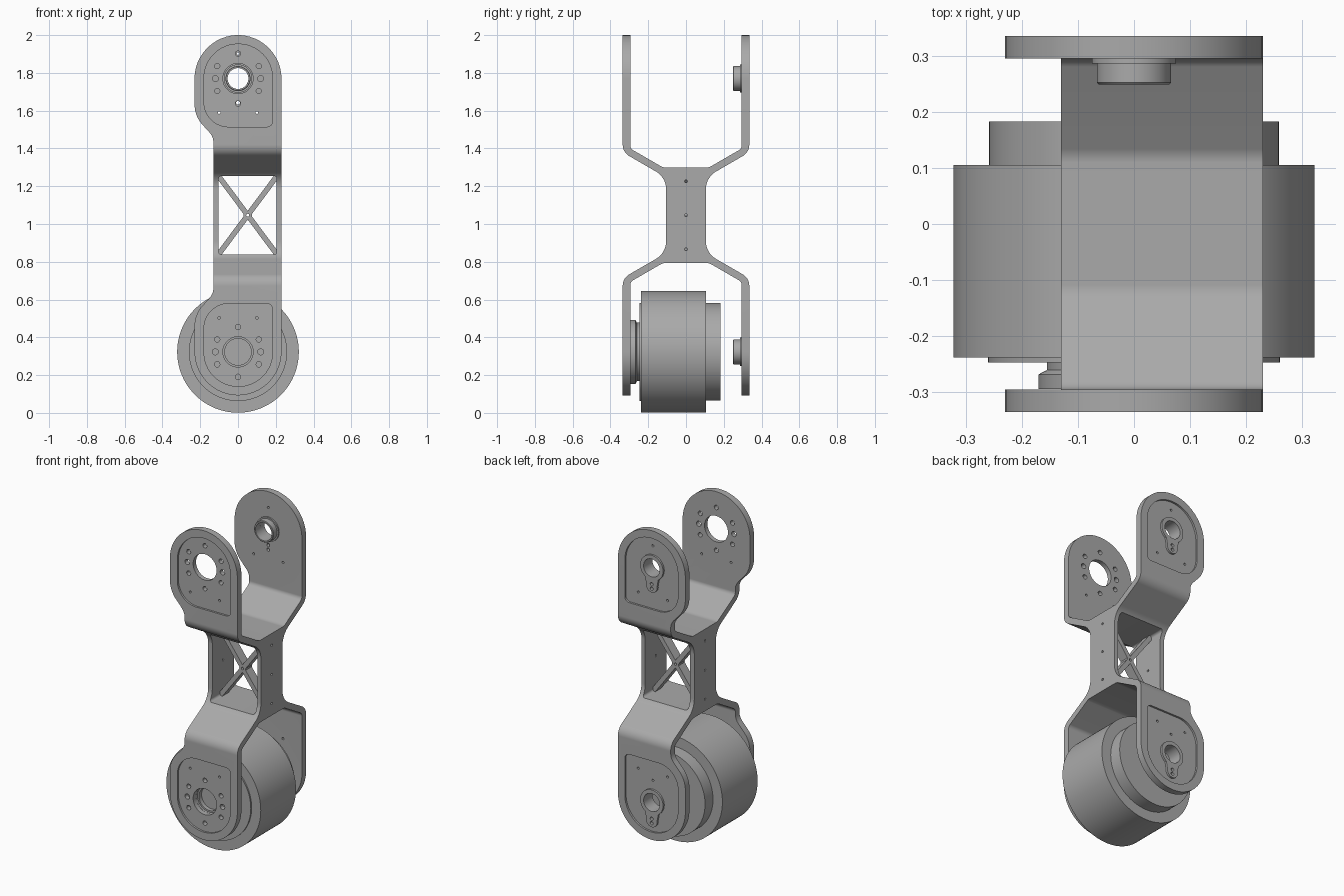
import bpy, bmesh, math
from mathutils import Vector

if "Cube" in bpy.data.objects:
    bpy.data.objects.remove(bpy.data.objects["Cube"], do_unlink=True)

grey = bpy.data.materials.new("plain grey")
grey.use_nodes = True
grey.diffuse_color = (0.4, 0.4, 0.4, 1)
grey.node_tree.nodes["Principled BSDF"].inputs["Base Color"].default_value = grey.diffuse_color

MID = 1.0465      # height of the symmetry plane between the two joints
ARM = 0.7235      # distance from that plane to each joint axis
OUT, INN = 0.335, 0.295   # outer and inner faces of the side plates


def finish(bm, name):
    bmesh.ops.remove_doubles(bm, verts=bm.verts, dist=1e-5)
    bmesh.ops.recalc_face_normals(bm, faces=bm.faces)
    mesh = bpy.data.meshes.new(name)
    bm.to_mesh(mesh)
    bm.free()
    mesh.materials.append(grey)
    obj = bpy.data.objects.new(name, mesh)
    bpy.context.collection.objects.link(obj)
    return obj


def fillet(corners, steps=14):
    """Round each (u, v, radius) corner of a closed outline."""
    result = []
    for i, (u, v, r) in enumerate(corners):
        p = Vector((u, v))
        a = (Vector(corners[i - 1][:2]) - p).normalized()
        b = (Vector(corners[(i + 1) % len(corners)][:2]) - p).normalized()
        arc = [p]
        if r:
            half = a.angle(b) / 2
            c = p + (a + b).normalized() * r / math.sin(half)
            start, end = (p + d * r / math.tan(half) - c for d in (a, b))
            arc = [c + start.lerp(end, k / steps).normalized() * r for k in range(steps + 1)]
        result += [q for q in arc if not result or (q - result[-1]).length > 1e-4]
    return result


def prism(name, points, axis, lo, hi):
    """Extrude an outline: (y, z) along x, or (x, z) along y."""
    bm = bmesh.new()
    place = (lambda p, d: (d, p[0], p[1])) if axis == "x" else (lambda p, d: (p[0], d, p[1]))
    low, high = ([bm.verts.new(place(p, d)) for p in points] for d in (lo, hi))
    bm.faces.new(low)
    bm.faces.new(high)
    for i in range(len(points)):
        bm.faces.new((low[i - 1], low[i], high[i], high[i - 1]))
    return finish(bm, name)


def arc(u, v, r, start, end, n):
    angles = [math.radians(start + (end - start) * k / n) for k in range(n + 1)]
    return [(u + r * math.cos(t), v + r * math.sin(t)) for t in angles]


def rod(u, v, r, axis, lo, hi):
    n = 48 if r > 0.03 else 16
    return prism("drill", arc(u, v, r, 0, 360, n)[:-1], axis, lo, hi)


def lathe(name, profile, z):
    """Turn an (r, y) profile about the joint axis at height z."""
    bm = bmesh.new()
    verts = [bm.verts.new((r, y, z)) for r, y in profile]
    edges = [bm.edges.new(pair) for pair in zip(verts, verts[1:])]
    bmesh.ops.spin(bm, geom=verts + edges, cent=(0, 0, z), axis=(0, 1, 0),
                   angle=2 * math.pi, steps=96)
    return finish(bm, name)


def boolean(target, tools, operation="DIFFERENCE"):
    """Apply a set of separate tools to the target, then discard them."""
    bpy.ops.object.select_all(action="DESELECT")
    for tool in tools:
        tool.select_set(True)
    bpy.context.view_layer.objects.active = tools[0]
    if len(tools) > 1:
        bpy.ops.object.join()
    tool = tools[0]
    tool.hide_render = True
    mod = target.modifiers.new("shape", "BOOLEAN")
    mod.operation, mod.object, mod.solver = operation, tool, "EXACT"
    bpy.context.view_layer.objects.active = target
    bpy.ops.object.modifier_apply(modifier=mod.name)
    bpy.data.objects.remove(tool, do_unlink=True)


def mirror_z(half):
    """Close an upper-half outline with its reflection below the middle."""
    return [(u, MID + v, r) for u, v, r in half] + [(u, MID - v, r) for u, v, r in reversed(half)]


# Link frame: double-fork side profile trimmed by the front outline
quarter = [(0.105, 0.20, 0.11), (OUT, 0.333, 0.07), (OUT, 1, 0),
           (INN, 1, 0), (INN, 0.353, 0.03), (0.122, 0.253, 0.05)]
upper = quarter + [(-y, z, r) for y, z, r in reversed(quarter)]
frame = prism("link_frame", fillet(mirror_z(upper)), "x", -0.3, 0.3)
top = ARM + 0.23
outline = [(-0.13, 0.415, 0.08), (-0.23, 0.525, 0.16), (-0.23, top, 0.23), (0.23, top, 0.23)]
boolean(frame, [prism("outline", fillet(mirror_z(outline)), "y", -0.5, 0.5)], "INTERSECT")

# Window through the waist and shallow pockets on the outer plate faces
window = [(-0.102, 0.208, 0.015), (0.205, 0.208, 0.015)]
cutters = [prism("window", fillet(mirror_z(window)), "y", -0.3, 0.3)]
pocket = [(-0.18, 0.468, 0.13), (-0.18, 0.906, 0.18), (0.183, 0.906, 0.18), (0.183, 0.468, 0.03)]
DEPTH = 0.012
for s in (1, -1):
    shape = fillet([(x, MID + s * z, r) for x, z, r in pocket])
    for side in (1, -1):
        cutters.append(prism("pocket", shape, "y", *sorted((side * (OUT - DEPTH), side * 0.4))))
boolean(frame, cutters)

# Bore, bolt circle and pin holes at each joint
cutters = []
for s in (1, -1):
    c = MID + s * ARM
    bolts = [(sx * x, dz, r) for sx in (1, -1)
             for x, dz, r in ((0.11, 0.066, 0.014), (0.12, 0, 0.016), (0.11, -0.066, 0.014))]
    bolts += [(0, 0.132, 0.014), (0, -0.132, 0.014), (0, 0, 0.08)]
    pins = [(sx * 0.1, -s * 0.18, 0.007) for sx in (1, -1)]
    for x, dz, r in bolts + pins:
        cutters.append(rod(x, c + dz, r, "y", -0.4, -0.28))
    for x, dz, r in pins + [(0, 0.132, 0.007), (0, -0.1, 0.01), (0, -0.128, 0.01), (0, 0, 0.055)]:
        cutters.append(rod(x, c + dz, r, "y", 0.28, 0.4))
for dz in (-0.18, 0, 0.18):
    cutters += [rod(0, MID + dz, 0.007, "x", 0.19, 0.3), rod(0, MID + dz, 0.007, "x", -0.3, -0.09)]
boolean(frame, cutters)
parts = [frame]

# Crossed braces with a centre hole in the window
cx, w, h = 0.0515, 0.158, 0.212
for s, name in ((1, "brace_rising"), (-1, "brace_falling")):
    along = Vector((w, s * h))
    across = Vector((-along.y, along.x)).normalized() * 0.014
    mid = Vector((cx, MID))
    brace = prism(name, [mid + along + across, mid - along + across,
                         mid - along - across, mid + along - across], "y", -0.03, 0.03)
    boolean(brace, [rod(cx, MID, 0.008, "y", -0.1, 0.1)])
    parts.append(brace)
parts.append(lathe("brace_hub", [(0.008, -0.03), (0.022, -0.03), (0.022, 0.03),
                                 (0.008, 0.03), (0.008, -0.03)], MID))
parts[-1].location.x = cx

# Bearing bush inside and teardrop boss outside each rear plate
for s, name in ((1, "upper"), (-1, "lower")):
    c = MID + s * ARM
    parts.append(lathe(name + "_bush", [(0.055, INN), (0.075, INN), (0.075, 0.286), (0.066, 0.286),
                                        (0.066, 0.252), (0.063, 0.249), (0.055, 0.249),
                                        (0.055, INN)], c))
    tear = arc(0, c, 0.078, -55, 235, 40) + arc(0, c - 0.115, 0.037, 170, 370, 20)
    boss = prism(name + "_boss", tear, "y", OUT - DEPTH, OUT)
    boolean(boss, [rod(0, c + dz, r, "y", 0.3, 0.4)
                   for dz, r in ((0, 0.055), (-0.1, 0.01), (-0.128, 0.01))])
    parts.append(boss)

# Stepped motor in the lower fork
parts.append(lathe("motor", [(0, -0.255), (0.07, -0.255), (0.07, -0.28), (0.08, -0.28),
                             (0.08, -0.294), (0.17, -0.294), (0.17, -0.268), (0.155, -0.26),
                             (0.155, -0.247), (0.26, -0.247), (0.26, -0.238), (0.322, -0.238),
                             (0.322, 0.105), (0.258, 0.105), (0.258, 0.183), (0, 0.183)], MID - ARM))

# Smooth curved walls, keep edges crisp
bpy.ops.object.select_all(action="DESELECT")
for part in parts:
    part.select_set(True)
bpy.context.view_layer.objects.active = frame
bpy.ops.object.shade_smooth_by_angle(angle=math.radians(30))
